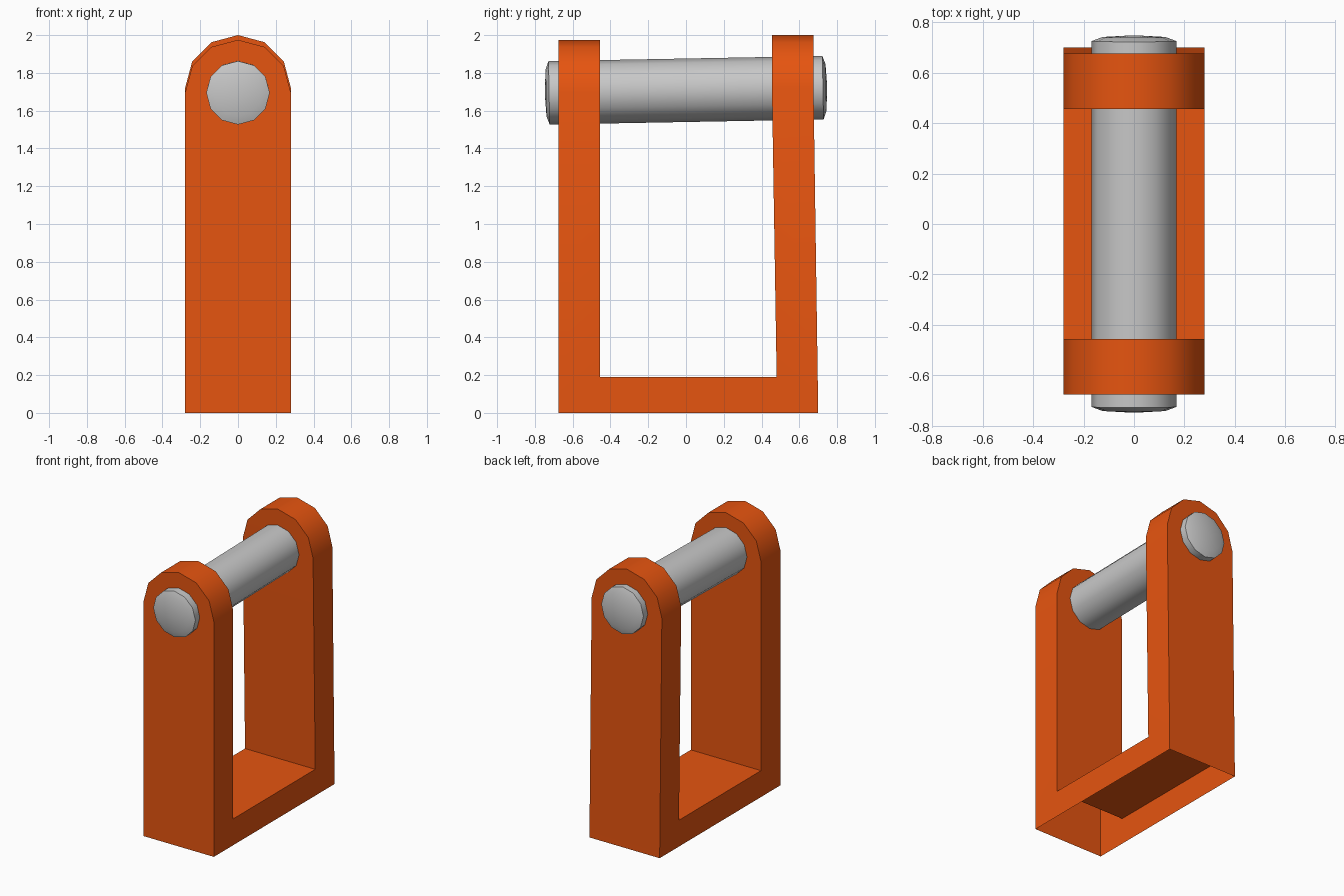
import bpy, bmesh, math
from mathutils import Matrix

if "Cube" in bpy.data.objects:
    bpy.data.objects.remove(bpy.data.objects["Cube"])

def material(name, rgb):
    m = bpy.data.materials.new(name)
    m.diffuse_color = (*rgb, 1)
    m.use_nodes = True
    m.node_tree.nodes["Principled BSDF"].inputs["Base Color"].default_value = m.diffuse_color
    return m

orange = material("orange paint", (0.79, 0.089, 0.005))
steel = material("grey steel", (0.58, 0.58, 0.58))

def finish(bm, name, mat, angle):
    bmesh.ops.recalc_face_normals(bm, faces=bm.faces)
    me = bpy.data.meshes.new(name)
    bm.to_mesh(me)
    bm.free()
    me.materials.append(mat)
    ob = bpy.data.objects.new(name, me)
    bpy.context.collection.objects.link(ob)
    bpy.ops.object.select_all(action='DESELECT')
    ob.select_set(True)
    bpy.context.view_layer.objects.active = ob
    bpy.ops.object.shade_smooth_by_angle(angle=math.radians(angle))
    return ob

W = 0.28          # half width of the bracket
SLAB = 0.19       # height of the bottom slab

# U-shaped bracket: hollow shell, open underneath
bm = bmesh.new()

def leg(out_y, in_y, out_foot, in_foot, zc):
    def ring(y):
        return [bm.verts.new((W * math.cos(math.pi * i / 6), y,
                              zc + W * math.sin(math.pi * i / 6))) for i in range(7)]
    def foot(y, z):
        return [bm.verts.new((s * W, y, z)) for s in (1, -1)]
    o, n = ring(out_y), ring(in_y)
    fo, fi = foot(out_foot, 0), foot(in_foot, SLAB)
    for r, f in ((o, fo), (n, fi)):
        bm.faces.new(r)                              # rounded head
        bm.faces.new((r[0], r[6], f[1], f[0]))       # flat plate
    for i in range(6):
        bm.faces.new((o[i], o[i + 1], n[i + 1], n[i]))
    for k, e in ((0, 0), (1, 6)):
        bm.faces.new((fo[k], o[e], n[e], fi[k]))     # leg edges
    return fo, fi

fo, fi = leg(-0.675, -0.455, -0.675, -0.455, 1.695)
bo, bi = leg(0.675, 0.455, 0.70, 0.48, 1.72)
bm.faces.new((fi[0], bi[0], bi[1], fi[1]))           # slab top
for k in (0, 1):
    bm.faces.new((fo[k], bo[k], bi[k], fi[k]))       # slab sides
finish(bm, "bracket", orange, 35)

# Cross pin: 12-sided bar with domed ends
bm = bmesh.new()
half = [(0.168, 0.725), (0.125, 0.741), (0.02, 0.747)]
profile = [(r, -t) for r, t in reversed(half)] + half
rings = [[bm.verts.new((r * math.cos(math.tau * i / 12), t, r * math.sin(math.tau * i / 12)))
          for i in range(12)] for r, t in profile]
for a, b in zip(rings, rings[1:]):
    for i in range(12):
        j = (i + 1) % 12
        bm.faces.new((a[i], a[j], b[j], b[i]))
bm.faces.new(rings[0])
bm.faces.new(rings[-1])
tilt = Matrix.Translation((0, 0, 1.708)) @ Matrix.Rotation(math.atan2(0.025, 1.35), 4, 'X')
bmesh.ops.transform(bm, matrix=tilt, verts=bm.verts)
finish(bm, "cross_pin", steel, 40)
